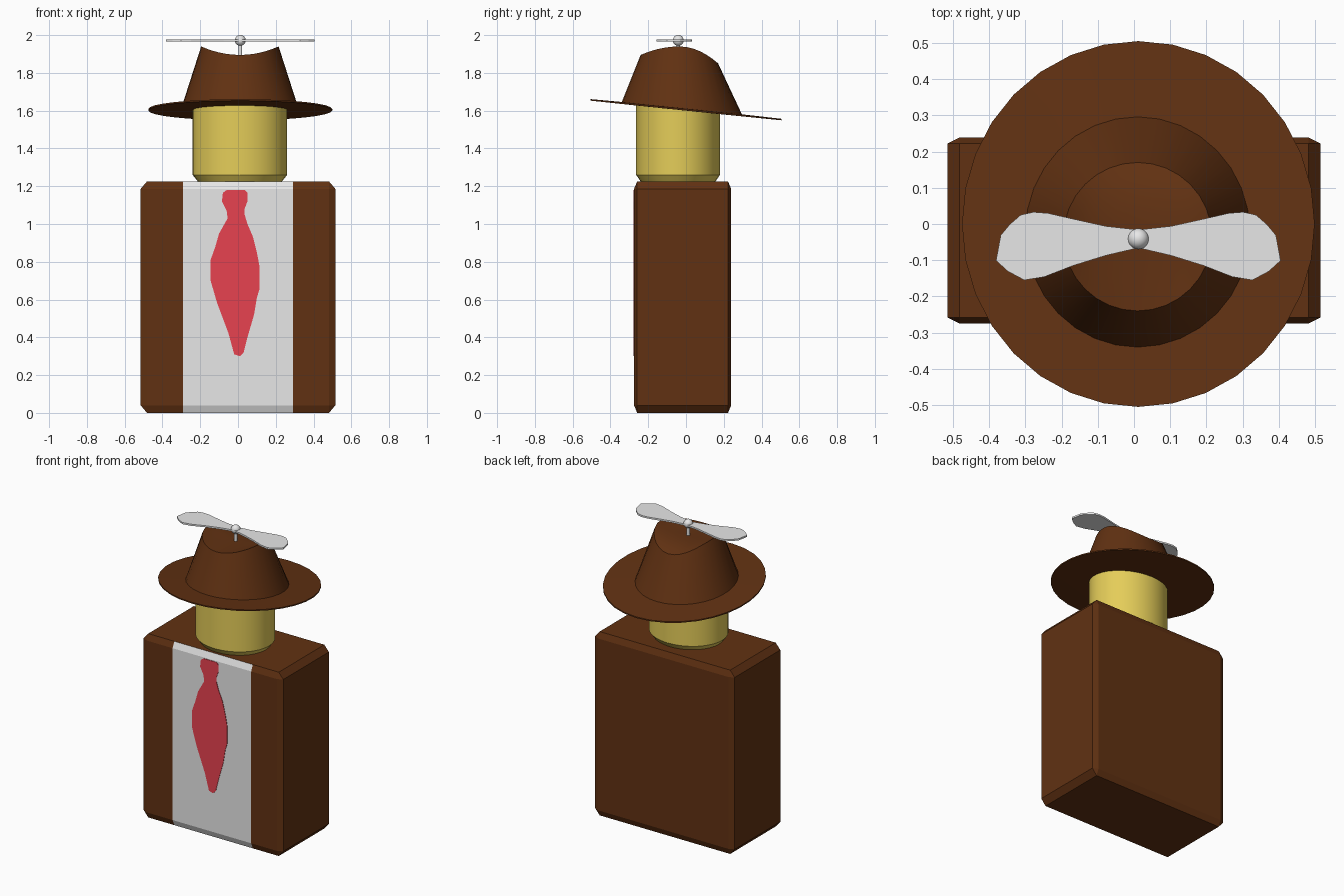
import bpy, bmesh, math
from mathutils import Vector

if "Cube" in bpy.data.objects:
    bpy.data.objects.remove(bpy.data.objects["Cube"])


def mat(name, rgb):
    m = bpy.data.materials.new(name)
    m.diffuse_color = (*rgb, 1)
    m.use_nodes = True
    m.node_tree.nodes["Principled BSDF"].inputs["Base Color"].default_value = m.diffuse_color
    return m


BROWN = mat("brown", (0.12, 0.031, 0.006))
WHITE = mat("off_white", (0.8, 0.8, 0.8))
RED = mat("tie_red", (0.8, 0.055, 0.08))
YELLOW = mat("skin_yellow", (0.78, 0.61, 0.1))


def finish(name, bm, *mats, smooth=None):
    bmesh.ops.recalc_face_normals(bm, faces=bm.faces[:])
    me = bpy.data.meshes.new(name)
    bm.to_mesh(me)
    bm.free()
    ob = bpy.data.objects.new(name, me)
    bpy.context.collection.objects.link(ob)
    for m in mats:
        me.materials.append(m)
    if smooth:
        bpy.ops.object.select_all(action='DESELECT')
        ob.select_set(True)
        bpy.context.view_layer.objects.active = ob
        bpy.ops.object.shade_smooth_by_angle(angle=math.radians(smooth))
    return ob


def loft(bm, rings):
    """Bridge rings of points, closing both ends with a face."""
    vr = [[bm.verts.new(p) for p in r] for r in rings]
    n = len(vr[0])
    for a, b in zip(vr, vr[1:]):
        for i in range(n):
            j = (i + 1) % n
            bm.faces.new((a[i], a[j], b[j], b[i]))
    bm.faces.new(vr[0])
    bm.faces.new(vr[-1])


def ellipse(cx, cy, rx, ry, z, n):
    """Ellipse ring; z is a number or a function of (angle, y)."""
    pts = []
    for i in range(n):
        a = 2 * math.pi * i / n
        y = cy + ry * math.sin(a)
        pts.append((cx + rx * math.cos(a), y, z(a, y) if callable(z) else z))
    return pts


# body: bevelled block, with a shirt strip cut into the front
bm = bmesh.new()
bmesh.ops.create_cube(bm, size=2)
bmesh.ops.bevel(bm, geom=bm.edges[:], offset=0.065, segments=1, affect='EDGES')
for v in bm.verts:
    v.co = Vector((v.co.x * 0.515, v.co.y * 0.257 - 0.018, v.co.z * 0.613 + 0.613))
for x in (-0.29, 0.29):
    bmesh.ops.bisect_plane(bm, geom=bm.verts[:] + bm.edges[:] + bm.faces[:],
                           plane_co=(x, 0, 0), plane_no=(1, 0, 0))
bm.normal_update()
for f in bm.faces:
    if abs(f.calc_center_median().x) < 0.28 and f.normal.y < -0.3:
        f.material_index = 1
finish("body", bm, BROWN, WHITE)


# tie: thin plate on the shirt
tie = [(-.08, 1.165), (-.06, 1.18), (.035, 1.18), (.05, 1.165), (.05, 1.12), (.035, 1.08),
       (.035, 1.05), (.05, 1.0), (.08, .93), (.1, .85), (.115, .77), (.115, .66), (.1, .61),
       (.085, .52), (.05, .4), (.03, .32), (.01, .3), (-.02, .31), (-.05, .42), (-.08, .5),
       (-.11, .58), (-.145, .7), (-.145, .81), (-.12, .88), (-.1, .95), (-.055, 1.03),
       (-.06, 1.07), (-.085, 1.12)]
bm = bmesh.new()
loft(bm, [[(x, y, z) for x, z in tie] for y in (-0.273, -0.278)])
finish("tie", bm, RED)

# head: oval cylinder with a small bevel
bm = bmesh.new()
loft(bm, [ellipse(0.01, -0.042, 0.25 * s, 0.222 * s, z, 32)
          for s, z in ((0.89, 1.225), (1, 1.26), (1, 1.66))])
finish("head", bm, YELLOW, smooth=30)


# hat: tilted thin brim, tapered crown and a saddle-shaped dented top
def tilt(dz):
    return lambda a, y: 1.605 - 0.103 * y + dz


def dent(f):
    def z(a, y):
        drop = 0.045 * max(0, math.sin(a)) ** 2
        return 1.895 + (0.045 * math.cos(a) ** 2 - drop) * f ** 3
    return z


N = 32
rings = [ellipse(0.01, -0.042, 0.22, 0.2, tilt(-0.005), N),
         ellipse(0.012, 0, 0.487, 0.505, tilt(-0.004), N),
         ellipse(0.012, 0, 0.487, 0.505, tilt(0.004), N),
         ellipse(0.01, -0.022, 0.31, 0.318, tilt(0.006), N)]
for f in (1, 0.85, 0.65, 0.35, 0.05):
    rings.append(ellipse(0.01, -0.035, 0.205 * f, 0.205 * f, dent(f), N))
bm = bmesh.new()
loft(bm, rings)
finish("hat", bm, BROWN, smooth=30)

# propeller: pin, ball and two mirrored blades
PX, PY = 0.012, -0.041
bm = bmesh.new()
loft(bm, [ellipse(PX, PY, 0.01, 0.01, z, 12) for z in (1.88, 1.97)])
finish("propeller_pin", bm, WHITE, smooth=40)

bm = bmesh.new()
bmesh.ops.create_uvsphere(bm, u_segments=20, v_segments=12, radius=0.029)
bmesh.ops.translate(bm, verts=bm.verts[:], vec=(PX, PY, 1.972))
finish("propeller_ball", bm, WHITE, smooth=60)

blade = [(0, .025), (.09, .035), (.18, .055), (.25, .071), (.29, .074), (.325, .066),
         (.355, .04), (.38, .01), (.393, -.06), (.36, -.09), (.315, -.114), (.26, -.105),
         (.18, -.074), (.09, -.046), (0, -.025)]
for side, label in ((1, "right"), (-1, "left")):
    bm = bmesh.new()
    loft(bm, [[(PX + side * x, PY + y, z) for x, y in blade] for z in (1.965, 1.976)])
    finish("propeller_blade_" + label, bm, WHITE)
